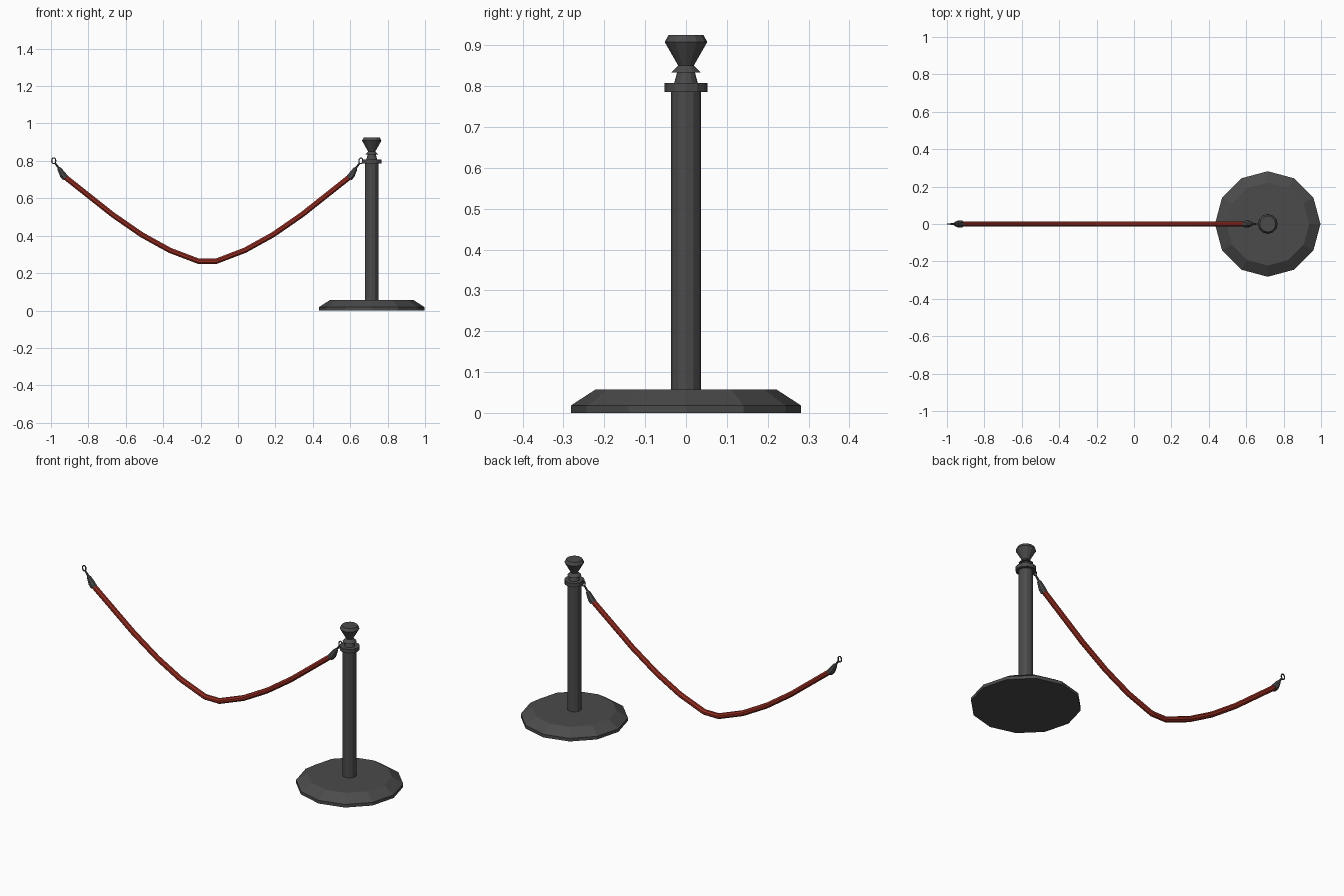
import bpy, bmesh, math
from mathutils import Vector, Matrix

if "Cube" in bpy.data.objects:
    bpy.data.objects.remove(bpy.data.objects["Cube"])

POST_X = 0.715      # post axis
ROPE_X = -0.164     # rope mirror plane


def material(name, rgb):
    m = bpy.data.materials.new(name)
    m.diffuse_color = (*rgb, 1)
    m.use_nodes = True
    m.node_tree.nodes["Principled BSDF"].inputs["Base Color"].default_value = m.diffuse_color
    return m


DARK = material("dark metal", (0.07, 0.07, 0.07))
RED = material("red rope", (0.31, 0.027, 0.016))


def finish(name, bm, mat):
    bmesh.ops.recalc_face_normals(bm, faces=bm.faces)
    me = bpy.data.meshes.new(name)
    bm.to_mesh(me)
    bm.free()
    me.materials.append(mat)
    ob = bpy.data.objects.new(name, me)
    bpy.context.collection.objects.link(ob)
    return ob


def skin(bm, rings, closed=False):
    n = len(rings[0])
    pairs = list(zip(rings, rings[1:])) + ([(rings[-1], rings[0])] if closed else [])
    for a, b in pairs:
        for i in range(n):
            j = (i + 1) % n
            bm.faces.new((a[i], a[j], b[j], b[i]))
    if not closed:
        bm.faces.new(rings[0])
        bm.faces.new(rings[-1])


def lathe(name, profile, sides=12):
    """Solid turned about the post axis from (radius, z) pairs."""
    bm = bmesh.new()
    rings = [[bm.verts.new((POST_X + r * math.cos(math.tau * i / sides),
                            r * math.sin(math.tau * i / sides), z))
              for i in range(sides)] for r, z in profile]
    skin(bm, rings)
    return finish(name, bm, DARK)


def tube(name, path, radii, mat, sides=8, closed=False):
    """Tube along (x, z) points in the y = 0 plane."""
    bm = bmesh.new()
    pts = [Vector((x, 0, z)) for x, z in path]
    n, rings = len(pts), []
    for k, p in enumerate(pts):
        a = pts[(k - 1) % n] if closed or k else p
        b = pts[(k + 1) % n] if closed or k < n - 1 else p
        t = (b - a).normalized()
        side = Vector((-t.z, 0, t.x))
        rings.append([bm.verts.new(p + radii[k] * (
            math.cos(math.tau * (i + .5) / sides) * side +
            math.sin(math.tau * (i + .5) / sides) * Vector((0, 1, 0))))
            for i in range(sides)])
    skin(bm, rings, closed)
    return finish(name, bm, mat)


# Post
lathe("base", [(.282, 0), (.282, .018), (.222, .057)])
lathe("pole", [(.037, .05), (.037, .80)])
lathe("collar", [(.053, .786), (.053, .808)])
lathe("finial", [(.031, .80), (.022, .833), (.037, .833), (.019, .85),
                 (.052, .908), (.043, .925)])

# Hanging rope
half = [(-.935, .722), (-.67, .512), (-.515, .405), (-.365, .322), (-.21, .263)]
path = half + [(2 * ROPE_X - x, z) for x, z in reversed(half)]
tube("rope", path, [.0155] * len(path), RED)

# Clasp and hook loop at each rope end
for label, s in (("left", 1), ("right", -1)):
    def fx(pts):
        return [(ROPE_X + s * (x - ROPE_X), z) for x, z in pts]
    tube(label + "_clasp", fx([(-.922, .708), (-.936, .725), (-.955, .757),
                               (-.960, .764), (-.978, .788)]),
         [.019, .019, .012, .006, .005], DARK)
    loop = [(-.985 + .011 * math.cos(math.tau * i / 10),
             .800 + .016 * math.sin(math.tau * i / 10)) for i in range(10)]
    tube(label + "_hook", fx(loop), [.0035] * 10, DARK, 6, closed=True)
